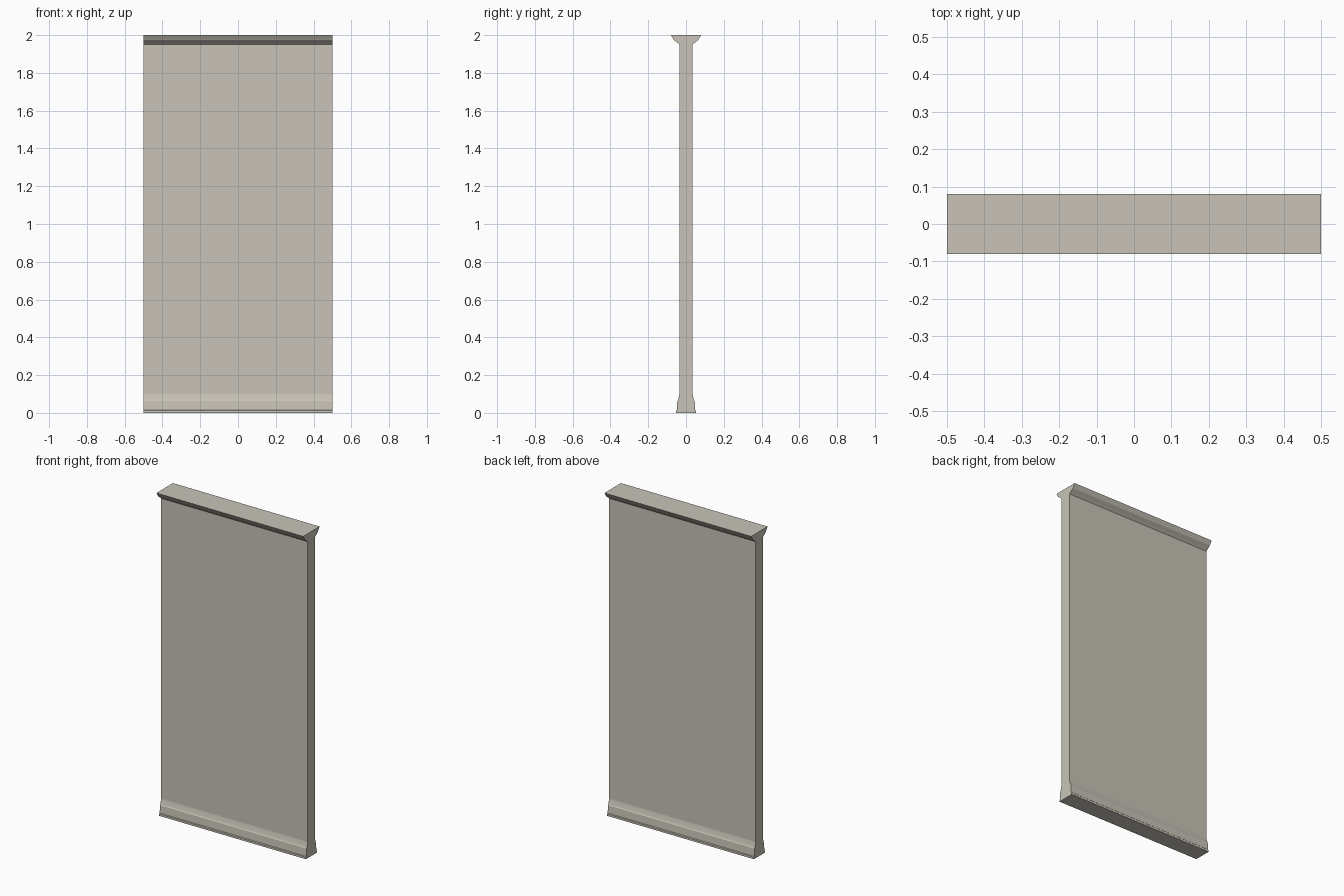
import bpy
import bmesh

cube = bpy.data.objects.get("Cube")
if cube:
    bpy.data.objects.remove(cube, do_unlink=True)

HALF_WIDTH = 0.5

stone = bpy.data.materials.new("warm_grey_plaster")
stone.use_nodes = True
colour = (0.58, 0.55, 0.48, 1)
stone.diffuse_color = colour
stone.node_tree.nodes["Principled BSDF"].inputs["Base Color"].default_value = colour

# Half section (depth, height): skirting, flat wall, then flared cornice
skirting = [(0.053, 0), (0.053, 0.012), (0.049, 0.016), (0.046, 0.062),
            (0.042, 0.07), (0.037, 0.09), (0.035, 0.1)]
cornice = [(0.035, 1.95), (0.043, 1.957), (0.05, 1.963), (0.058, 1.969),
           (0.065, 1.975), (0.069, 1.982), (0.078, 1.996), (0.08, 2)]
half = skirting + cornice
section = half + [(-y, z) for y, z in reversed(half)]

# Sweep the closed section across the wall's width
bm = bmesh.new()
face = bm.faces.new([bm.verts.new((-HALF_WIDTH, y, z)) for y, z in section])
swept = bmesh.ops.extrude_face_region(bm, geom=[face], use_keep_orig=True)
verts = [g for g in swept["geom"] if isinstance(g, bmesh.types.BMVert)]
bmesh.ops.translate(bm, verts=verts, vec=(2 * HALF_WIDTH, 0, 0))
bmesh.ops.recalc_face_normals(bm, faces=bm.faces)

mesh = bpy.data.meshes.new("moulded_wall")
bm.to_mesh(mesh)
bm.free()
mesh.materials.append(stone)
wall = bpy.data.objects.new("moulded_wall", mesh)
bpy.context.collection.objects.link(wall)
